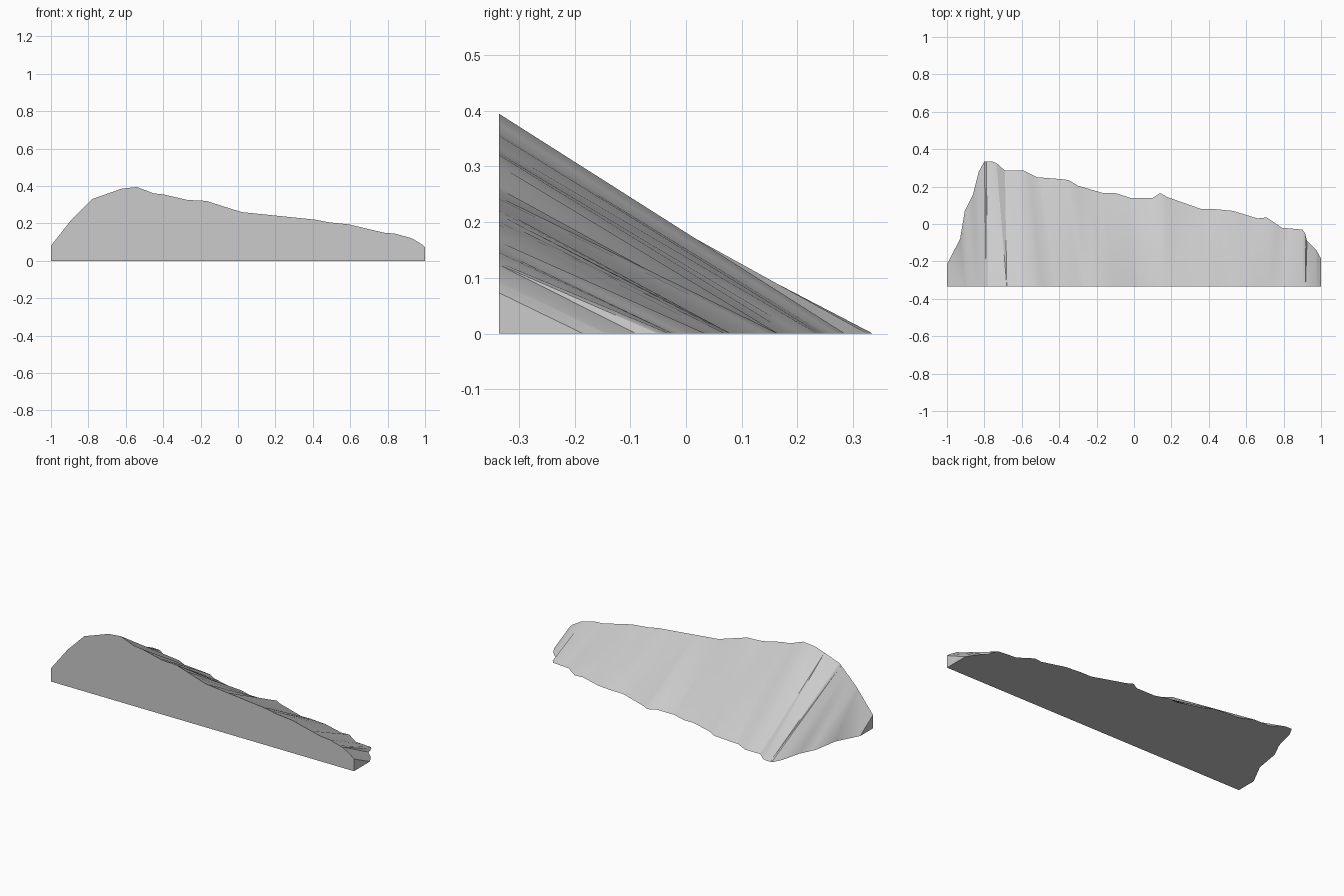
import bpy
import bmesh
import math

if "Cube" in bpy.data.objects:
    bpy.data.objects.remove(bpy.data.objects["Cube"], do_unlink=True)

FRONT = -.335

# Crest of the upright front face: (x, z)
crest = [(-1, .08), (-.89, .22), (-.78, .33), (-.62, .386), (-.54, .394),
         (-.45, .36), (-.4, .355), (-.27, .325), (-.17, .32), (.02, .26),
         (.41, .22), (.49, .205), (.59, .195), (.78, .15), (.84, .145),
         (.93, .12), (.98, .09), (1, .073)]

# Foot of the slope on the ground: (x, y)
foot = [(-1, -.215), (-.93, -.08), (-.905, .07), (-.86, .16), (-.83, .28),
        (-.8, .335), (-.76, .335), (-.735, .325), (-.69, .285), (-.59, .285),
        (-.52, .25), (-.39, .24), (-.35, .235), (-.3, .205), (-.165, .165),
        (-.1, .165), (-.02, .14), (.1, .14), (.14, .165), (.175, .145),
        (.36, .08), (.43, .08), (.53, .07), (.66, .03), (.71, .035),
        (.79, -.02), (.9, -.03), (.915, -.05), (.925, -.09), (.975, -.14),
        (1, -.185)]

# Each foot position joins a crest position slightly further along
joins = [(-1, -1), (-.79, -.78), (-.735, -.68), (-.55, -.44), (0, .03), (1, 1)]


def interpolate(points, x):
    for (xa, ya), (xb, yb) in zip(points, points[1:]):
        if x <= xb:
            return ya + (yb - ya) * (x - xa) / (xb - xa)
    return points[-1][1]


def make_material(name, value):
    material = bpy.data.materials.new(name)
    material.use_nodes = True
    colour = (value, value, value, 1)
    material.diffuse_color = colour
    material.node_tree.nodes["Principled BSDF"].inputs["Base Color"].default_value = colour
    return material


# Stations along the slope: every corner of the foot and of the crest
reverse_joins = [(b, a) for a, b in joins]
stations = [x for x, _ in foot] + [interpolate(reverse_joins, x) for x, _ in crest]
stations = sorted(set(round(x, 3) for x in stations))

bm = bmesh.new()
top_row, foot_row = [], []
for x in stations:
    crest_x = interpolate(joins, x)
    top_row.append(bm.verts.new((crest_x, FRONT, interpolate(crest, crest_x))))
    foot_row.append(bm.verts.new((x, interpolate(foot, x), 0)))
right_corner = bm.verts.new((-1, FRONT, 0))
left_corner = bm.verts.new((1, FRONT, 0))

# Ruled slope between crest and foot
for i in range(len(stations) - 1):
    bm.faces.new((top_row[i], top_row[i + 1], foot_row[i + 1], foot_row[i]))

# Upright front, flat underside and the two end triangles
bm.faces.new([right_corner, left_corner] + top_row[::-1])
bm.faces.new([left_corner, right_corner] + foot_row)
bm.faces.new((right_corner, top_row[0], foot_row[0]))
bm.faces.new((left_corner, foot_row[-1], top_row[-1]))
bmesh.ops.recalc_face_normals(bm, faces=bm.faces)
bmesh.ops.triangulate(bm, faces=bm.faces)

mesh = bpy.data.meshes.new("sloped_bank")
bm.to_mesh(mesh)
bm.free()
mesh.materials.append(make_material("light grey", .6))
bank = bpy.data.objects.new("sloped_bank", mesh)
bpy.context.collection.objects.link(bank)

# Soft slope with crisp outer edges
bpy.ops.object.select_all(action="DESELECT")
bank.select_set(True)
bpy.context.view_layer.objects.active = bank
bpy.ops.object.shade_smooth_by_angle(angle=math.radians(30))
